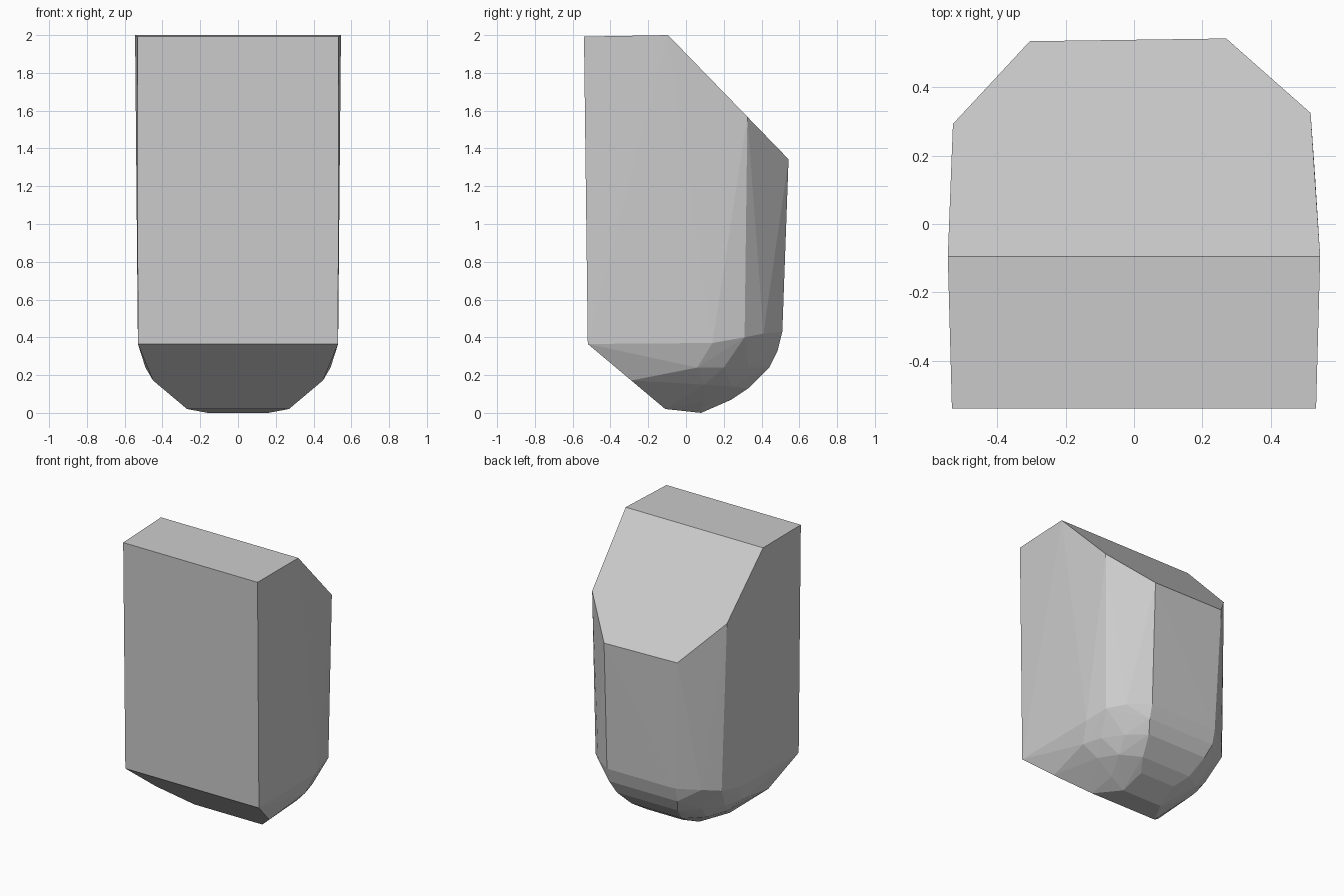
import bpy, bmesh
from math import radians

cube = bpy.data.objects.get("Cube")
if cube:
    bpy.data.objects.remove(cube, do_unlink=True)


def slope(y):
    """Height of the slanted cut at depth y."""
    return 2.0 - 1.03 * (y + 0.095)


def chamfer(y):
    """Height of the undercut below the front face at depth y."""
    return 0.365 - 0.84 * (y + 0.52)


# Points mirrored across x
half = [
    (0.545, -0.095, 2.0), (0.533, -0.54, 1.992),                # top edge
    (0.53, -0.52, chamfer(-0.52)), (0.45, -0.29, chamfer(-0.29)),
    (0.27, -0.11, chamfer(-0.11)), (0.16, 0.08, 0.0),           # undercut, base
    (0.53, 0.14, 0.37), (0.50, 0.31, 0.40),                     # wall foot
    (0.41, 0.41, 0.42), (0.27, 0.51, 0.43),
    (0.49, 0.06, 0.24), (0.45, 0.20, 0.24),                     # rounded shoulder
    (0.36, 0.33, 0.24), (0.24, 0.44, 0.24), (0.27, 0.485, 0.33),
    (0.40, 0.10, 0.15), (0.33, 0.24, 0.14), (0.20, 0.33, 0.13),
    (0.27, 0.09, 0.06), (0.14, 0.24, 0.07),                     # lower bowl
]
points = [(s * x, y, z) for x, y, z in half for s in (-1, 1)]

# Rear corners of the slanted cut, slightly uneven
rear = [(-0.53, 0.293), (-0.305, 0.535), (0.27, 0.543), (0.517, 0.325)]
points += [(x, y, slope(y)) for x, y in rear]

# Faceted body as the hull of its corners
bm = bmesh.new()
for p in points:
    bm.verts.new(p)
hull = bmesh.ops.convex_hull(bm, input=bm.verts)
loose = [v for v in bm.verts if not v.link_faces]
bmesh.ops.delete(bm, geom=loose, context='VERTS')
bmesh.ops.dissolve_limit(bm, angle_limit=radians(0.5), verts=bm.verts, edges=bm.edges)
bmesh.ops.recalc_face_normals(bm, faces=bm.faces)
mesh = bpy.data.meshes.new("faceted_body")
bm.to_mesh(mesh)
bm.free()
body = bpy.data.objects.new("faceted_body", mesh)
bpy.context.collection.objects.link(body)

# Plain light grey
grey = bpy.data.materials.new("light_grey")
grey.use_nodes = True
colour = (0.6, 0.6, 0.6, 1.0)
grey.diffuse_color = colour
grey.node_tree.nodes["Principled BSDF"].inputs["Base Color"].default_value = colour
mesh.materials.append(grey)
